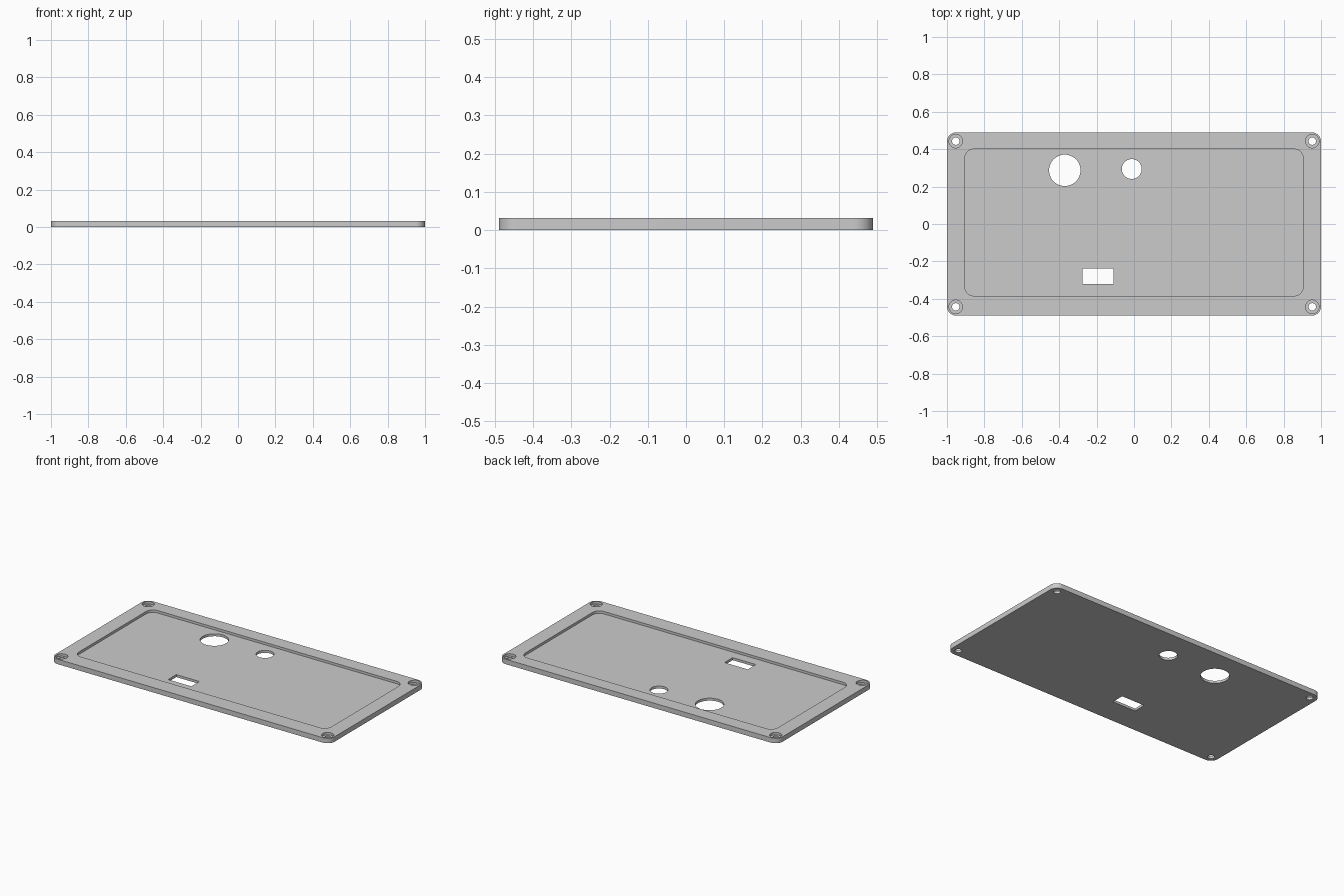
import bpy
import bmesh
from math import radians, cos, sin, pi

cube = bpy.data.objects.get("Cube")
if cube:
    bpy.data.objects.remove(cube, do_unlink=True)

grey = bpy.data.materials.new("light_grey")
grey.use_nodes = True
grey.diffuse_color = (0.6, 0.6, 0.6, 1)
grey.node_tree.nodes["Principled BSDF"].inputs["Base Color"].default_value = (0.6, 0.6, 0.6, 1)

HEIGHT, FLOOR = 0.032, 0.016


def rounded_rect(x, y, w, d, r, steps=12):
    """Outline of a rectangle with rounded corners, counter-clockwise."""
    points = []
    for i, (sx, sy) in enumerate([(1, 1), (-1, 1), (-1, -1), (1, -1)]):
        for k in range(steps + 1):
            a = (i + k / steps) * pi / 2
            points.append((x + sx * (w / 2 - r) + r * cos(a),
                           y + sy * (d / 2 - r) + r * sin(a)))
    return points


def rect(x, y, w, d):
    return [(x + sx * w / 2, y + sy * d / 2)
            for sx, sy in [(1, 1), (-1, 1), (-1, -1), (1, -1)]]


def circle(x, y, r, steps=48):
    return [(x + r * cos(2 * pi * k / steps), y + r * sin(2 * pi * k / steps))
            for k in range(steps)]


def prism(name, outline, z0, z1):
    bm = bmesh.new()
    face = bm.faces.new([bm.verts.new((x, y, z0)) for x, y in outline])
    top = bmesh.ops.extrude_face_region(bm, geom=[face])["geom"]
    bmesh.ops.translate(bm, vec=(0, 0, z1 - z0),
                        verts=[v for v in top if isinstance(v, bmesh.types.BMVert)])
    bmesh.ops.recalc_face_normals(bm, faces=bm.faces)
    mesh = bpy.data.meshes.new(name)
    bm.to_mesh(mesh)
    bm.free()
    mesh.materials.append(grey)
    obj = bpy.data.objects.new(name, mesh)
    bpy.context.collection.objects.link(obj)
    return obj


# Plate with rounded corners
panel = prism("cover_panel", rounded_rect(0, 0, 2, 0.98, 0.05), 0, HEIGHT)

# Shallow pocket, through openings and stepped screw holes
cutters = [
    prism("pocket_cutter", rounded_rect(0, 0.008, 1.81, 0.785, 0.05), FLOOR, 0.1),
    prism("large_hole_cutter", circle(-0.37, 0.287, 0.084), -0.1, 0.1),
    prism("small_hole_cutter", circle(-0.012, 0.294, 0.053), -0.1, 0.1),
    prism("slot_cutter", rect(-0.193, -0.279, 0.166, 0.083), -0.1, 0.1),
]
for sx in (-1, 1):
    for sy in (-1, 1):
        x, y = sx * 0.953, sy * 0.443
        cutters.append(prism("screw_hole_cutter", circle(x, y, 0.02), -0.1, 0.1))
        cutters.append(prism("counterbore_cutter", circle(x, y, 0.036), FLOOR, 0.1))

bpy.ops.object.select_all(action="DESELECT")
panel.select_set(True)
bpy.context.view_layer.objects.active = panel
for cutter in cutters:
    mod = panel.modifiers.new("cut", "BOOLEAN")
    mod.operation = "DIFFERENCE"
    mod.solver = "EXACT"
    mod.object = cutter
    bpy.ops.object.modifier_apply(modifier=mod.name)
for cutter in cutters:
    bpy.data.objects.remove(cutter, do_unlink=True)

bpy.ops.object.shade_smooth_by_angle(angle=radians(30))
